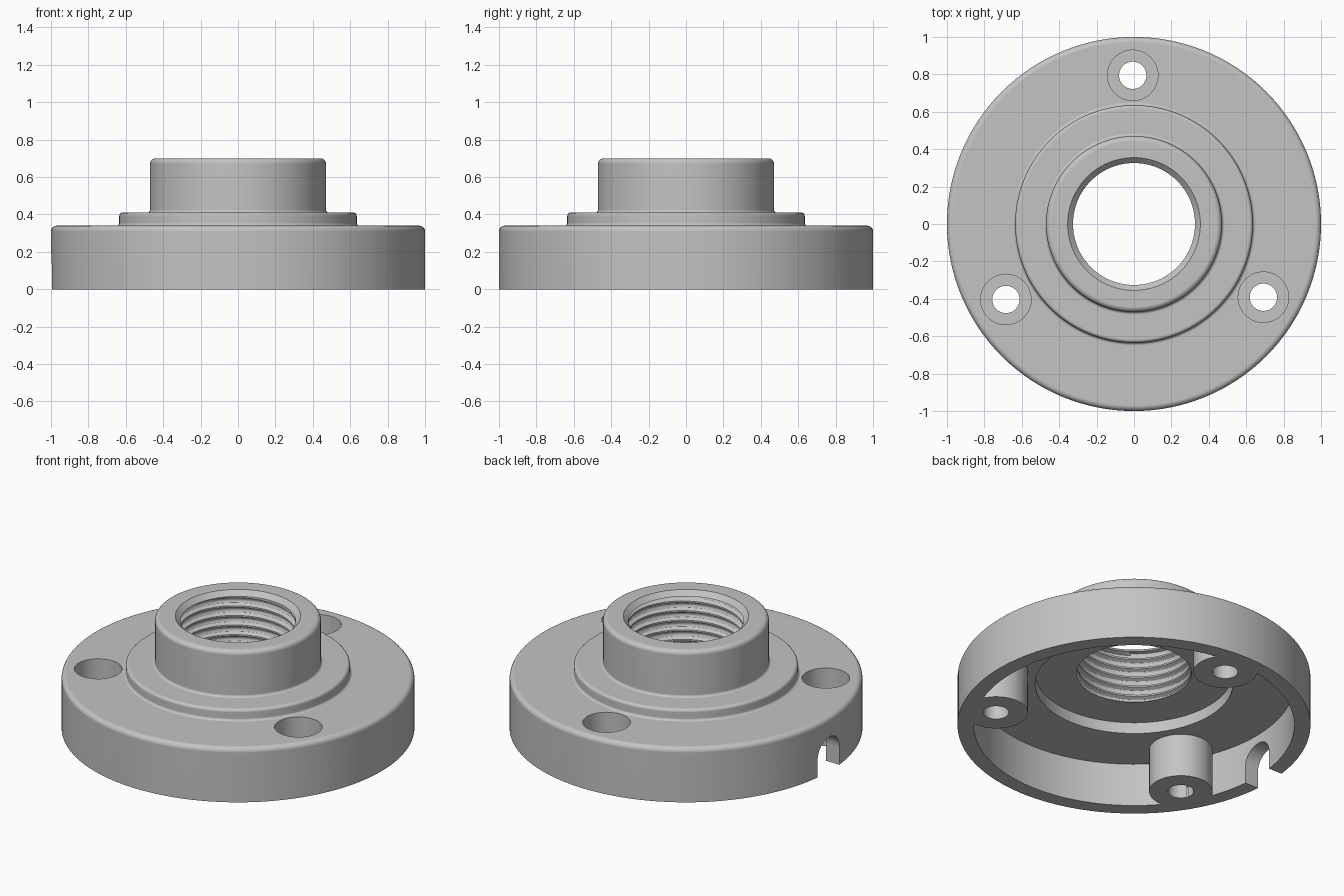
import bpy, bmesh, math
from mathutils import Vector

if "Cube" in bpy.data.objects:
    bpy.data.objects.remove(bpy.data.objects["Cube"])

SEGS = 128
BORE, ROOT = 0.326, 0.352            # thread crest and root radii
BORE_LOW, BORE_HIGH, PITCH = 0.34, 0.67, 0.06

metal = bpy.data.materials.new("plain grey")
metal.use_nodes = True
grey = (0.55, 0.55, 0.55, 1)
metal.diffuse_color = grey
metal.node_tree.nodes["Principled BSDF"].inputs["Base Color"].default_value = grey


def fillet(corners, steps=5):
    """Round each (radius, height, fillet) corner of an open outline."""
    pts = []
    for i, (r, z, f) in enumerate(corners):
        p = Vector((r, z))
        if f == 0:
            pts.append(p)
            continue
        a = (Vector(corners[i - 1][:2]) - p).normalized()
        b = (Vector(corners[i + 1][:2]) - p).normalized()
        start, end, mid = p + a * f, p + b * f, p + (a + b) * f
        for k in range(steps + 1):
            t = k / steps * math.pi / 2
            pts.append(mid + (start - mid) * math.cos(t) + (end - mid) * math.sin(t))
    return pts


def skin(bm, rows, columns, point):
    """Quad grid around the z axis; point(row, column) gives radius, height."""
    grid = []
    for c in range(columns + 1):
        a = math.tau * c / columns
        ring = []
        for j in range(rows):
            r, z = point(j, c / columns)
            ring.append(bm.verts.new((r * math.cos(a), r * math.sin(a), z)))
        grid.append(ring)
    for left, right in zip(grid, grid[1:]):
        for j in range(rows - 1):
            bm.faces.new((left[j], right[j], right[j + 1], left[j + 1]))


def finish(bm, name):
    bmesh.ops.remove_doubles(bm, verts=bm.verts, dist=0.0001)
    bmesh.ops.recalc_face_normals(bm, faces=bm.faces)
    mesh = bpy.data.meshes.new(name)
    bm.to_mesh(mesh)
    bm.free()
    mesh.materials.append(metal)
    obj = bpy.data.objects.new(name, mesh)
    bpy.context.collection.objects.link(obj)
    return obj


def lathe(name, outline, columns, location=(0, 0, 0)):
    bm = bmesh.new()
    skin(bm, len(outline), columns, lambda j, c: outline[j])
    obj = finish(bm, name)
    obj.location = location
    return obj


def combine(target, tool, operation):
    """Apply a boolean and discard the tool."""
    tool.hide_render = True
    mod = target.modifiers.new("join", 'BOOLEAN')
    mod.operation, mod.solver, mod.object = operation, 'EXACT', tool
    bpy.context.view_layer.objects.active = target
    bpy.ops.object.modifier_apply(modifier=mod.name)
    bpy.data.objects.remove(tool)


def thread_point(j, turn):
    z = BORE_LOW + ((j - 6) / 6 + turn) * PITCH
    if z <= BORE_LOW + 0.001:
        return BORE, BORE_LOW
    if z >= BORE_HIGH - 0.001:
        return BORE, BORE_HIGH
    return (BORE, BORE, ROOT - 0.006, ROOT, ROOT, ROOT - 0.006)[j % 6], z


# Flange shell, from the bore's lower lip round the outside to its upper lip
outline = fillet([
    (BORE, BORE_LOW, 0), (0.56, 0.34, 0), (0.56, 0.27, 0),
    (0.909, 0.27, 0), (0.909, 0, 0), (1, 0, 0),
    (1, 0.34, 0.03), (0.635, 0.34, 0.015),
    (0.635, 0.41, 0.018), (0.47, 0.41, 0.015),
    (0.47, 0.70, 0.028), (0.355, 0.70, 0), (BORE, BORE_HIGH, 0)])
bm = bmesh.new()
skin(bm, len(outline), SEGS, lambda j, c: outline[j])
# Helical thread closing the bore
thread_rows = 6 * (math.ceil((BORE_HIGH - BORE_LOW) / PITCH) + 2)
skin(bm, thread_rows, SEGS, thread_point)
flange = finish(bm, "threaded_flange")

# Three screw bosses, each with a counterbored hole
spots = []
for k in range(3):
    a = math.radians(90.5 + 120 * k)
    spots.append((0.795 * math.cos(a), 0.795 * math.sin(a), 0))
for spot in spots:
    boss = lathe("screw_boss", [(0, 0), (0.18, 0), (0.18, 0.3), (0, 0.3)], 48, spot)
    combine(flange, boss, 'UNION')
for spot in spots:
    hole = lathe("screw_hole_cutter", [(0, -0.1), (0.073, -0.1), (0.073, 0.1),
                                       (0.135, 0.1), (0.135, 0.5), (0, 0.5)], 48, spot)
    combine(flange, hole, 'DIFFERENCE')

# Arched cable notch through the rim
bm = bmesh.new()
half, spring = 0.105, 0.11
arch = [(half, -0.1)]
arch += [(half * math.cos(math.pi * k / 20), spring + half * math.sin(math.pi * k / 20))
         for k in range(21)]
arch.append((-half, -0.1))
face = bm.faces.new([bm.verts.new((0.8, y, z)) for y, z in arch])
side = bmesh.ops.extrude_face_region(bm, geom=[face])["geom"]
bmesh.ops.translate(bm, vec=(0.3, 0, 0),
                    verts=[v for v in side if isinstance(v, bmesh.types.BMVert)])
notch = finish(bm, "cable_notch_cutter")
notch.rotation_euler.z = math.radians(179.3)
combine(flange, notch, 'DIFFERENCE')

# Smooth rounded surfaces, crisp edges
bpy.ops.object.select_all(action='DESELECT')
flange.select_set(True)
bpy.context.view_layer.objects.active = flange
bpy.ops.object.shade_smooth_by_angle(angle=math.radians(32))
weighted = flange.modifiers.new("even_normals", 'WEIGHTED_NORMAL')
weighted.keep_sharp = True
